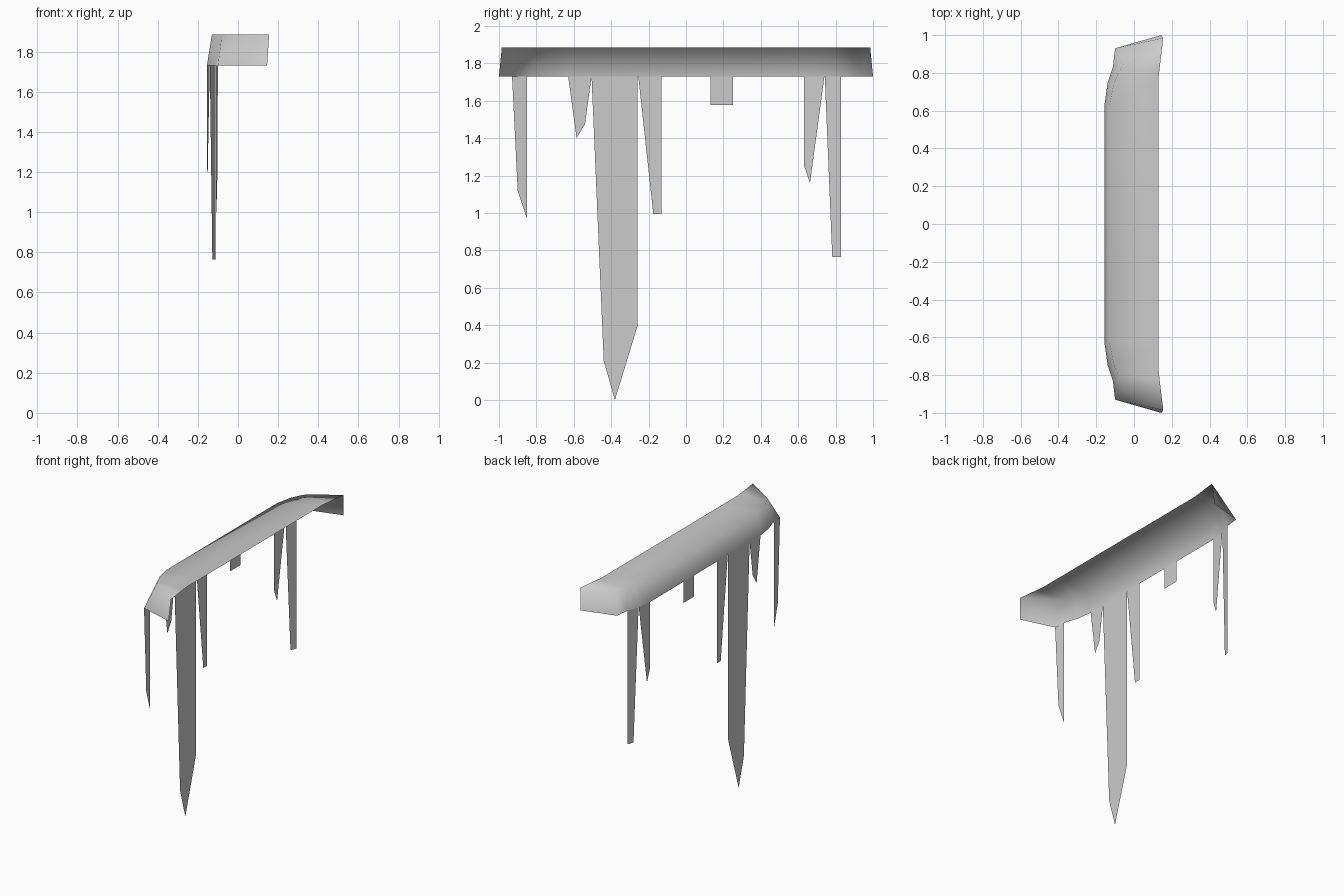
import bpy, bmesh

if "Cube" in bpy.data.objects:
    bpy.data.objects.remove(bpy.data.objects["Cube"])

Z_RIM, Z_TOP = 1.73, 1.885

# Cross-sections of one end, from the straight middle outward:
# lower rim (x, y), upper front edge (x, y), back edge (x, y)
SECTIONS = [
    ((-0.155, 0.64), (-0.13, 0.63), (0.13, 0.63)),
    ((-0.14, 0.745), (-0.108, 0.74), (0.13, 0.77)),
    ((-0.112, 0.83), (-0.08, 0.805), (0.135, 0.82)),
    ((-0.10, 0.93), (-0.05, 0.855), (0.155, 0.985)),
]
END_RIM = (0.145, 1.0)   # lower back corner of the end panel


def rim_x(y):
    """Depth of the front lower rim at a given y."""
    pts = [s[0] for s in SECTIONS]
    a = abs(y)
    if a <= pts[0][1]:
        return pts[0][0]
    for (x0, y0), (x1, y1) in zip(pts, pts[1:]):
        if a <= y1:
            return x0 + (x1 - x0) * (a - y0) / (y1 - y0)
    return pts[-1][0]


def finish(bm, name, smooth=False):
    me = bpy.data.meshes.new(name)
    bm.to_mesh(me)
    bm.free()
    ob = bpy.data.objects.new(name, me)
    bpy.context.collection.objects.link(ob)
    for p in me.polygons:
        p.use_smooth = smooth
    return ob


# Snow cap: open sheet with front skirt, flat top and folded end panels
bm = bmesh.new()
cols = []
for sign, secs in ((-1, SECTIONS[::-1]), (1, SECTIONS)):
    for section in secs:
        cols.append([bm.verts.new((x, sign * y, z))
                     for (x, y), z in zip(section, (Z_RIM, Z_TOP, Z_TOP))])
for a, b in zip(cols, cols[1:]):
    for i in range(2):
        bm.faces.new((a[i], a[i + 1], b[i + 1], b[i]))
for sign, c in ((-1, cols[0]), (1, cols[-1])):
    corner = bm.verts.new((END_RIM[0], sign * END_RIM[1], Z_RIM))
    bm.faces.new((c[0], c[1], c[2], corner))
bmesh.ops.recalc_face_normals(bm, faces=bm.faces)
top = max(bm.faces, key=lambda f: f.calc_area())
if top.normal.z < 0:
    bmesh.ops.reverse_faces(bm, faces=bm.faces)
finish(bm, "snow_cap", smooth=True)

# Icicles: flat outlines (y, z) hanging from the rim
ICICLES = [
    [(-0.93, Z_RIM), (-0.90, 1.12), (-0.85, 0.97), (-0.85, Z_RIM)],
    [(-0.63, Z_RIM), (-0.585, 1.40), (-0.54, 1.475), (-0.505, Z_RIM)],
    [(-0.505, Z_RIM), (-0.44, 0.21), (-0.38, 0), (-0.258, 0.40), (-0.258, Z_RIM)],
    [(-0.255, Z_RIM), (-0.175, 0.995), (-0.13, 0.995), (-0.13, Z_RIM)],
    [(0.13, Z_RIM), (0.13, 1.577), (0.252, 1.577), (0.252, Z_RIM)],
    [(0.632, Z_RIM), (0.632, 1.25), (0.663, 1.16), (0.74, Z_RIM)],
    [(0.742, Z_RIM), (0.782, 0.765), (0.83, 0.765), (0.83, Z_RIM)],
]
for n, outline in enumerate(ICICLES, 1):
    bm = bmesh.new()
    face = bm.faces.new([bm.verts.new((rim_x(y), y, z)) for y, z in outline])
    face.normal_update()
    if face.normal.x > 0:
        face.normal_flip()
    finish(bm, f"icicle_{n}")
